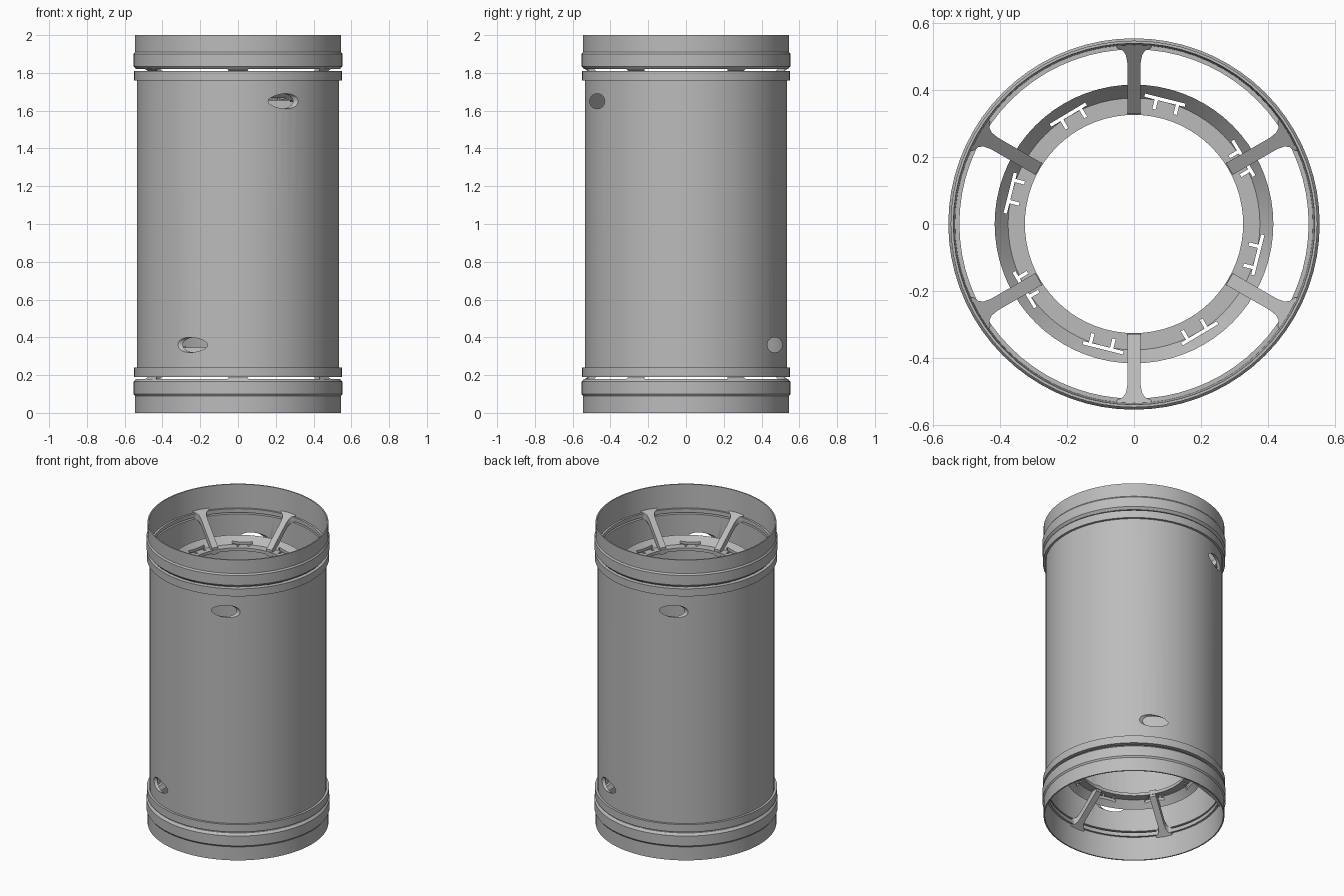
import bpy, bmesh, math
from mathutils import Matrix, Vector

if "Cube" in bpy.data.objects:
    bpy.data.objects.remove(bpy.data.objects["Cube"], do_unlink=True)

SEG = 72
grey = bpy.data.materials.new("satin_grey")
grey.use_nodes = True
colour = (0.5, 0.5, 0.5, 1)
grey.diffuse_color = colour
grey.node_tree.nodes["Principled BSDF"].inputs["Base Color"].default_value = colour


def make(name, bm):
    bmesh.ops.recalc_face_normals(bm, faces=bm.faces)
    mesh = bpy.data.meshes.new(name)
    bm.to_mesh(mesh)
    bm.free()
    mesh.materials.append(grey)
    ob = bpy.data.objects.new(name, mesh)
    bpy.context.collection.objects.link(ob)
    return ob


def lathe(name, profile):
    """Spin a closed (radius, height) outline around z."""
    bm = bmesh.new()
    rings = []
    for i in range(SEG):
        a = math.tau * i / SEG
        rings.append([bm.verts.new((r * math.cos(a), r * math.sin(a), z)) for r, z in profile])
    n = len(profile)
    for i in range(SEG):
        p, q = rings[i], rings[(i + 1) % SEG]
        for j in range(n):
            k = (j + 1) % n
            bm.faces.new((p[j], q[j], q[k], p[k]))
    return make(name, bm)


def cut(ob, bm):
    cutter = make("cutter", bm)
    cutter.hide_render = True
    mod = ob.modifiers.new("cut", "BOOLEAN")
    mod.operation, mod.object, mod.solver = "DIFFERENCE", cutter, "EXACT"
    select(ob)
    bpy.ops.object.modifier_apply(modifier="cut")
    bpy.data.objects.remove(cutter, do_unlink=True)


def select(ob):
    bpy.ops.object.select_all(action="DESELECT")
    ob.select_set(True)
    bpy.context.view_layer.objects.active = ob


def box(bm, centre, size, matrix):
    bmesh.ops.create_cube(bm, size=1, matrix=matrix @ Matrix.Translation(centre)
                          @ Matrix.Diagonal((*size, 1)))


def flip(z, end):
    return z if end > 0 else 2 - z


parts = []

# main tube with a raised band near each end
R, BAND, BORE = 0.535, 0.55, 0.52
tube = lathe("main_tube", [(BORE, 0.19), (BAND, 0.19), (BAND, 0.24), (R, 0.24),
                           (R, 1.76), (BAND, 1.76), (BAND, 1.81), (BORE, 1.81)])
bm = bmesh.new()
for sx, sy, z in [(1, -1, 1.65), (-1, 1, 1.65), (-1, -1, 0.36), (1, 1, 0.36)]:
    bmesh.ops.create_cone(bm, cap_ends=True, segments=32, radius1=0.04, radius2=0.04, depth=0.5,
                          matrix=Matrix.Translation((sx * 0.29, sy * 0.47, z))
                          @ Matrix.Rotation(math.pi / 2, 4, "Y"))
cut(tube, bm)
parts.append(tube)

for end, label in [(1, "top"), (-1, "bottom")]:
    # end collar with an inner lip
    outline = [(0.52, 1.82), (0.54, 1.82), (0.553, 1.835), (0.553, 1.9), (0.546, 1.91),
               (0.546, 2.0), (0.538, 2.0), (0.533, 1.845), (0.52, 1.845)]
    parts.append(lathe(label + "_collar", [(r, flip(z, end)) for r, z in outline]))

    # dished inner ring with notched slots
    outline = [(0.325, 1.655), (0.375, 1.655), (0.415, 1.7), (0.415, 1.72),
               (0.375, 1.675), (0.325, 1.675)]
    ring = lathe(label + "_inner_ring", [(r, flip(z, end)) for r, z in outline])
    bm = bmesh.new()
    z = flip(1.68, end)
    for i in range(8):
        turn = Matrix.Rotation(math.radians(31 + 45 * i), 4, "Z")
        box(bm, (0.38, 0, z), (0.01, 0.124, 0.2), turn)
    cut(ring, bm)
    bm = bmesh.new()
    for i in range(8):
        turn = Matrix.Rotation(math.radians(31 + 45 * i), 4, "Z")
        for offset in (-0.04, 0.025):
            box(bm, (0.364, offset, z), (0.036, 0.01, 0.2), turn)
    cut(ring, bm)
    parts.append(ring)

    # six sloping spokes that flare where they meet the collar
    bm = bmesh.new()
    stations = [(0.328, 0.02), (0.48, 0.02), (0.503, 0.024), (0.516, 0.033), (0.524, 0.05), (0.535, 0.055)]
    for i in range(6):
        turn = Matrix.Rotation(math.radians(30 + 60 * i), 4, "Z")
        sections = []
        for r, w in stations:
            t = (r - 0.328) / 0.207
            low, high = 1.645 + 0.175 * t, 1.69 + 0.17 * t
            corners = [(-w, low), (w, low), (w, high), (-w, high)]
            sections.append([bm.verts.new(turn @ Vector((r, y, flip(h, end)))) for y, h in corners])
        for p, q in zip(sections, sections[1:]):
            for j in range(4):
                k = (j + 1) % 4
                bm.faces.new((p[j], p[k], q[k], q[j]))
        bm.faces.new(sections[0])
        bm.faces.new(sections[-1])
    parts.append(make(label + "_spokes", bm))

for ob in parts:
    select(ob)
    bpy.ops.object.shade_smooth_by_angle(angle=math.radians(30))
